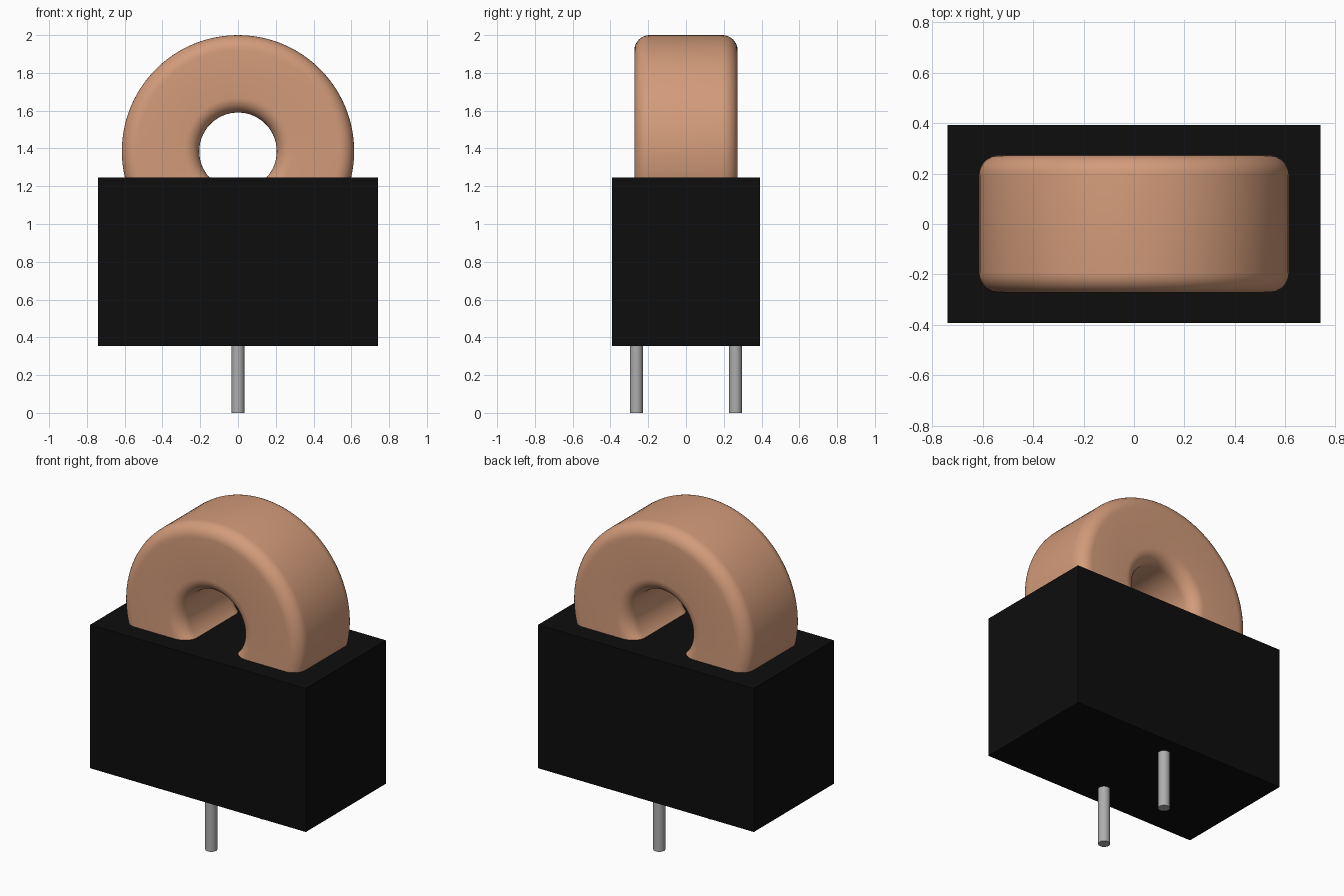
import bpy, bmesh, math
from mathutils import Matrix, Vector

old = bpy.data.objects.get("Cube")
if old:
    bpy.data.objects.remove(old, do_unlink=True)


def make_material(name, rgb, roughness=0.6):
    mat = bpy.data.materials.new(name)
    mat.use_nodes = True
    mat.diffuse_color = (*rgb, 1)
    bsdf = mat.node_tree.nodes["Principled BSDF"]
    bsdf.inputs["Base Color"].default_value = (*rgb, 1)
    bsdf.inputs["Roughness"].default_value = roughness
    return mat


def add_object(name, bm, mat, smooth=False):
    bmesh.ops.recalc_face_normals(bm, faces=bm.faces)
    mesh = bpy.data.meshes.new(name)
    bm.to_mesh(mesh)
    bm.free()
    mesh.materials.append(mat)
    obj = bpy.data.objects.new(name, mesh)
    bpy.context.collection.objects.link(obj)
    if smooth:
        bpy.ops.object.select_all(action='DESELECT')
        obj.select_set(True)
        bpy.context.view_layer.objects.active = obj
        bpy.ops.object.shade_smooth_by_angle(angle=math.radians(35))
    return obj


black = make_material("black plastic", (0.004, 0.004, 0.004))
copper = make_material("copper", (0.65, 0.33, 0.195))
metal = make_material("grey metal", (0.42, 0.42, 0.42))

# Housing block
BOTTOM, TOP = 0.355, 1.245
bm = bmesh.new()
bmesh.ops.create_cube(bm, size=1, matrix=Matrix.Translation((0, 0, (BOTTOM + TOP) / 2))
                      @ Matrix.Diagonal((1.48, 0.784, TOP - BOTTOM, 1)))
add_object("housing", bm, black)

# Coil ring: a rounded rectangle turned around the y axis
R_IN, R_OUT, HALF_W, ROUND, CENTRE_Z = 0.205, 0.615, 0.273, 0.08, 1.385
corners = [(R_OUT - ROUND, HALF_W - ROUND, 0), (R_IN + ROUND, HALF_W - ROUND, 90),
           (R_IN + ROUND, -HALF_W + ROUND, 180), (R_OUT - ROUND, -HALF_W + ROUND, 270)]
bm = bmesh.new()
profile = []
for cr, cy, start in corners:
    for i in range(9):
        a = math.radians(start + 90 * i / 8)
        profile.append(bm.verts.new((cr + ROUND * math.cos(a), cy + ROUND * math.sin(a), 0)))
edges = [bm.edges.new((v, profile[(i + 1) % len(profile)])) for i, v in enumerate(profile)]
bmesh.ops.spin(bm, geom=profile + edges, cent=(0, 0, 0), axis=(0, 1, 0),
               angle=math.tau, steps=96, use_merge=True)
bmesh.ops.remove_doubles(bm, verts=bm.verts, dist=0.0001)
bmesh.ops.translate(bm, verts=bm.verts, vec=Vector((0, 0, CENTRE_Z)))
add_object("coil_ring", bm, copper, smooth=True)

# Two pins under the housing
PIN_TOP = BOTTOM + 0.02
for name, y in (("front_pin", -0.262), ("back_pin", 0.262)):
    bm = bmesh.new()
    bmesh.ops.create_cone(bm, cap_ends=True, segments=32, radius1=0.034, radius2=0.034,
                          depth=PIN_TOP, matrix=Matrix.Translation((0, y, PIN_TOP / 2)))
    add_object(name, bm, metal, smooth=True)
